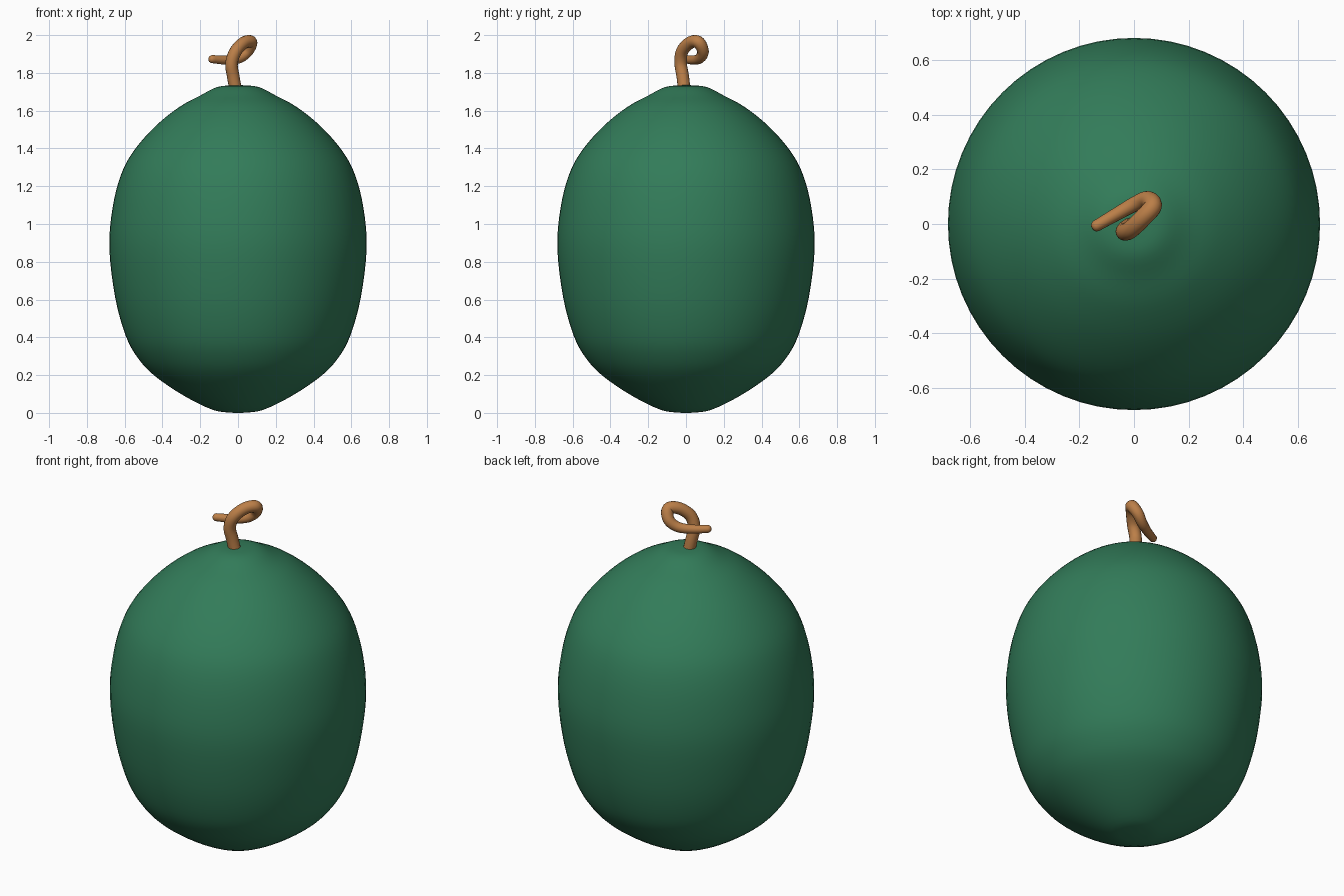
import bpy, bmesh, math
from mathutils import Vector

if "Cube" in bpy.data.objects:
    bpy.data.objects.remove(bpy.data.objects["Cube"])


def material(name, rgb):
    m = bpy.data.materials.new(name)
    m.diffuse_color = (*rgb, 1)
    m.use_nodes = True
    m.node_tree.nodes["Principled BSDF"].inputs["Base Color"].default_value = m.diffuse_color
    return m


def smooth_path(pts, steps):
    """Catmull-Rom curve through the points."""
    p = [Vector(q) for q in pts]
    p = [2 * p[0] - p[1]] + p + [2 * p[-1] - p[-2]]
    out = []
    for i in range(1, len(p) - 2):
        a, b, c, d = p[i - 1:i + 3]
        for s in range(steps):
            t = s / steps
            out.append(0.5 * (2 * b + (c - a) * t + (2 * a - 5 * b + 4 * c - d) * t * t
                              + (3 * b - a - 3 * c + d) * t ** 3))
    out.append(p[-2])
    return out


def finish(name, bm, mat):
    bmesh.ops.recalc_face_normals(bm, faces=bm.faces)
    me = bpy.data.meshes.new(name)
    bm.to_mesh(me)
    bm.free()
    me.materials.append(mat)
    me.shade_smooth()
    ob = bpy.data.objects.new(name, me)
    bpy.context.collection.objects.link(ob)
    return ob


def skin(name, rings, mat):
    """Bridge a list of closed rings and cap both ends."""
    bm = bmesh.new()
    loops = [[bm.verts.new(v) for v in r] for r in rings]
    n = len(loops[0])
    for a, b in zip(loops, loops[1:]):
        for i in range(n):
            j = (i + 1) % n
            bm.faces.new((a[i], a[j], b[j], b[i]))
    bm.faces.new(loops[0])
    bm.faces.new(loops[-1])
    return finish(name, bm, mat)


green = material("dark green rind", (0.032, 0.200, 0.100))
brown = material("tan stem", (0.50, 0.212, 0.065))

# Fruit body: lathed profile (radius, height)
profile = [(0.02, 0.0), (0.13, 0.015), (0.285, 0.09), (0.44, 0.195), (0.53, 0.29),
           (0.595, 0.41), (0.65, 0.61), (0.681, 0.87), (0.665, 1.08), (0.62, 1.26),
           (0.55, 1.39), (0.435, 1.52), (0.31, 1.62), (0.20, 1.68), (0.11, 1.725), (0.02, 1.735)]
rings = [[(p.x * math.cos(k * math.tau / 64), p.x * math.sin(k * math.tau / 64), p.y)
          for k in range(64)] for p in smooth_path(profile, 4)]
skin("fruit_body", rings, green)

# Curly stem: tapered tube swept along a looping path
path = smooth_path([(-0.01, -0.008, 1.70), (-0.025, -0.017, 1.78), (-0.034, -0.028, 1.85),
                    (-0.012, -0.02, 1.915), (0.032, 0.022, 1.96), (0.069, 0.065, 1.963),
                    (0.05, 0.09, 1.915), (0.005, 0.074, 1.878), (-0.06, 0.038, 1.868),
                    (-0.14, -0.008, 1.873)], 7)
side = Vector((1, 0, 0))
tube = []
n = len(path)
for i, p in enumerate(path):
    d = (path[min(i + 1, n - 1)] - path[max(i - 1, 0)]).normalized()
    side = (side - d * side.dot(d)).normalized()
    up = d.cross(side)
    t = i / (n - 1)
    r = 0.033 - 0.012 * max(0, (t - 0.6) / 0.4)
    tube.append([p + r * (side * math.cos(a) + up * math.sin(a))
                 for a in (k * math.tau / 16 for k in range(16))])
# Rounded tip
for off, k in ((0.009, 0.8), (0.015, 0.4)):
    tube.append([path[-1] + d * off + (v - path[-1]) * k for v in tube[n - 1]])
skin("curly_stem", tube, brown)
